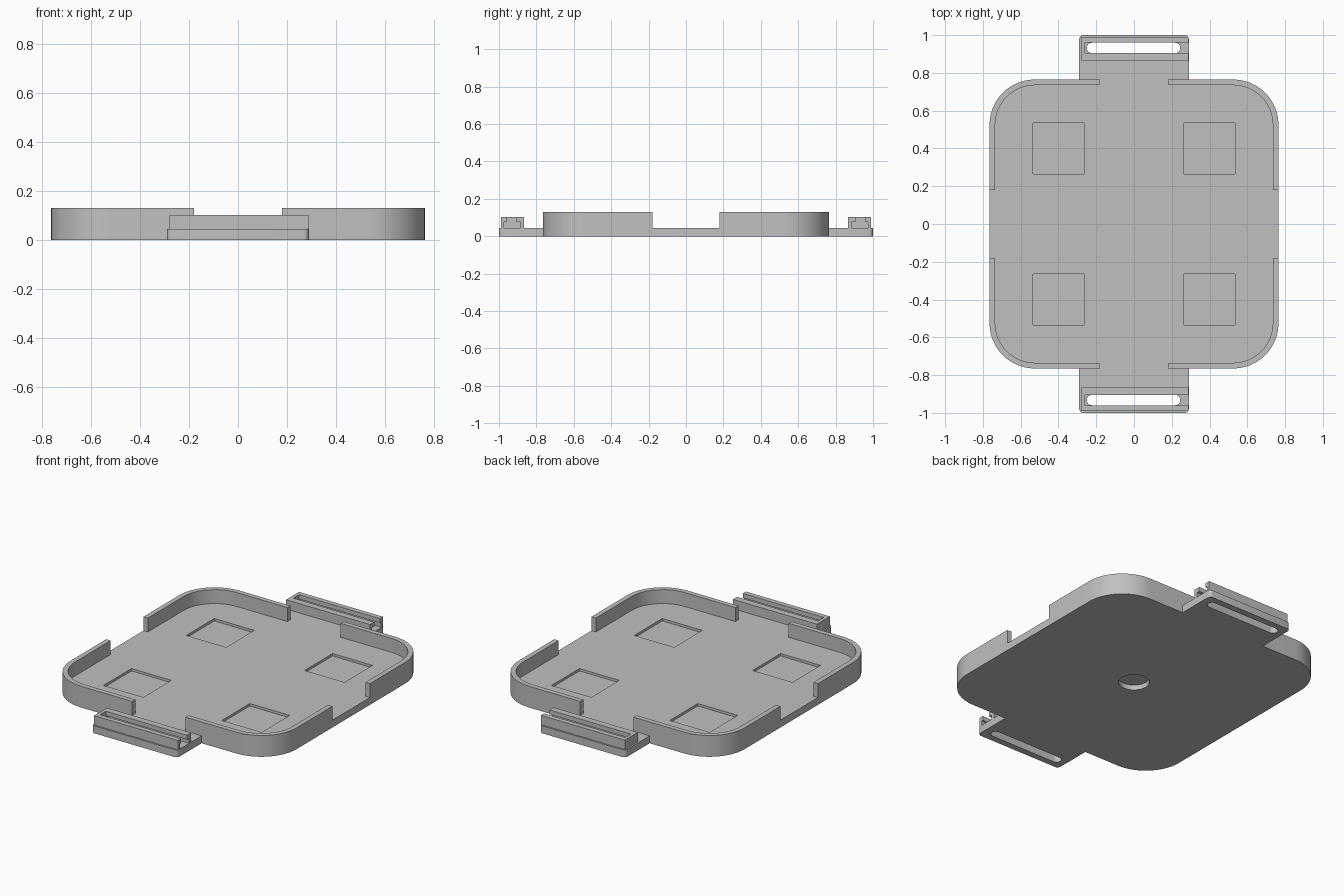
import bpy, bmesh, math

cube = bpy.data.objects.get("Cube")
if cube:
    bpy.data.objects.remove(cube, do_unlink=True)

FLOOR, RIM = 0.045, 0.13      # floor and wall heights
HALF, WALL, GAP = 0.765, 0.03, 0.18

grey = bpy.data.materials.new("plain grey")
grey.use_nodes = True
grey.diffuse_color = (0.53, 0.53, 0.53, 1)
grey.node_tree.nodes["Principled BSDF"].inputs["Base Color"].default_value = (0.53, 0.53, 0.53, 1)


def rounded(x0, x1, y0, y1, r, steps=12):
    """Outline of a rectangle with rounded corners."""
    corners = [(x1 - r, y1 - r), (x0 + r, y1 - r), (x0 + r, y0 + r), (x1 - r, y0 + r)]
    pts = []
    for i, (cx, cy) in enumerate(corners):
        for k in range(steps + 1):
            a = math.pi / 2 * (i + k / steps)
            pts.append((cx + r * math.cos(a), cy + r * math.sin(a)))
    return pts


def prism(name, outline, z0, z1):
    bm = bmesh.new()
    face = bm.faces.new([bm.verts.new((x, y, z0)) for x, y in outline])
    top = bmesh.ops.extrude_face_region(bm, geom=[face])["geom"]
    moved = [v for v in top if isinstance(v, bmesh.types.BMVert)]
    bmesh.ops.translate(bm, verts=moved, vec=(0, 0, z1 - z0))
    bmesh.ops.remove_doubles(bm, verts=bm.verts, dist=1e-5)
    bmesh.ops.recalc_face_normals(bm, faces=bm.faces)
    mesh = bpy.data.meshes.new(name)
    bm.to_mesh(mesh)
    bm.free()
    mesh.materials.append(grey)
    obj = bpy.data.objects.new(name, mesh)
    bpy.context.collection.objects.link(obj)
    return obj


def box(name, x0, x1, y0, y1, z0, z1):
    return prism(name, [(x0, y0), (x1, y0), (x1, y1), (x0, y1)], z0, z1)


def combine(obj, other, operation="DIFFERENCE"):
    """Apply a boolean and remove the helper."""
    other.hide_render = True
    mod = obj.modifiers.new("boolean", "BOOLEAN")
    mod.operation, mod.object, mod.solver = operation, other, "EXACT"
    bpy.context.view_layer.objects.active = obj
    bpy.ops.object.modifier_apply(modifier=mod.name)
    bpy.data.objects.remove(other, do_unlink=True)


def finish(obj):
    bpy.ops.object.select_all(action="DESELECT")
    obj.select_set(True)
    bpy.context.view_layer.objects.active = obj
    bpy.ops.object.shade_smooth_by_angle(angle=math.radians(30))


# Tray: rounded block, hollowed, with a gap in the middle of each wall
tray = prism("tray", rounded(-HALF, HALF, -HALF, HALF, 0.24), 0, RIM)
inner = HALF - WALL
combine(tray, prism("cavity", rounded(-inner, inner, -inner, inner, 0.21), FLOOR, 0.3))
combine(tray, box("gap_across", -1, 1, -GAP, GAP, FLOOR, 0.3))
combine(tray, box("gap_along", -GAP, GAP, -1, 1, FLOOR, 0.3))

# Four shallow square pockets in the floor
for sx in (-1, 1):
    for sy in (-1, 1):
        x, y, h = 0.4 * sx, 0.4 * sy, 0.135
        combine(tray, box("pocket", x - h, x + h, y - h, y + h, FLOOR - 0.015, 0.1))

# Round recess underneath
ring = rounded(-0.085, 0.085, -0.085, 0.085, 0.085, 8)
combine(tray, prism("recess", ring, -0.1, 0.03))

# End tabs with a through slot, each carrying a T-channel strap holder
for side, s in (("front", -1), ("back", 1)):
    def span(a, b):
        return sorted((a * s, b * s))

    tab_outline = rounded(-0.29, 0.29, *span(0.6, 1.0), 0.022, 5)
    lower, upper = span(0.764, 1.0)
    tab = prism(side + "_tab", tab_outline, 0, FLOOR)
    combine(tab, box("trim", -1, 1, *span(0.5, 0.765), -1, 1))
    combine(tab, prism("slot", rounded(-0.25, 0.245, *span(0.905, 0.96), 0.0274, 6), -0.1, 0.2))
    finish(tab)

    holder = box(side + "_strap_holder", -0.28, 0.288, *span(0.865, 0.99), FLOOR, 0.102)
    combine(holder, box("wide_channel", -0.26, 0.4, *span(0.885, 0.972), 0.0, 0.075))
    combine(holder, box("narrow_channel", -0.26, 0.4, *span(0.905, 0.96), 0.0, 0.2))
    finish(holder)

finish(tray)
